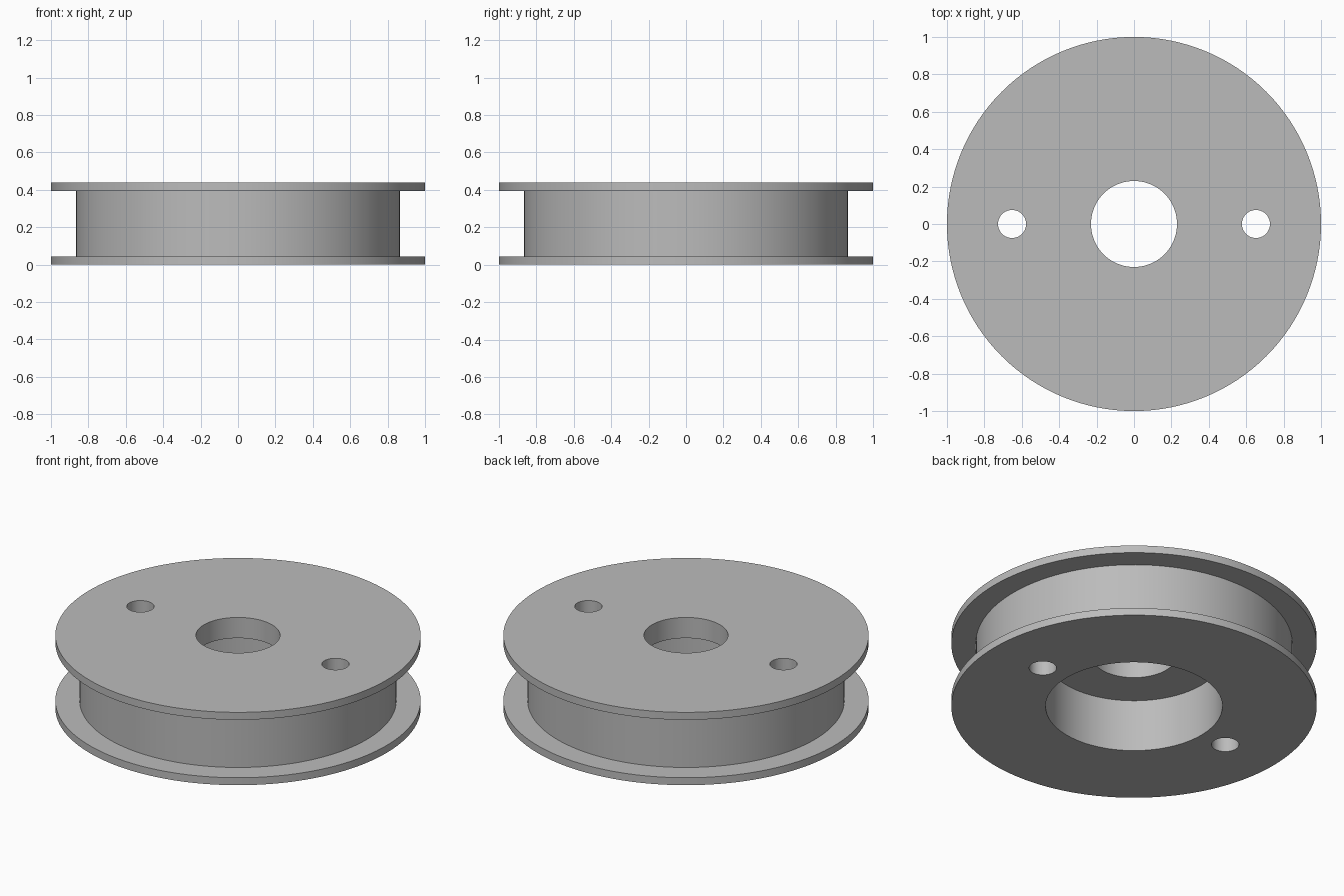
import bpy, bmesh, math

cube = bpy.data.objects.get("Cube")
if cube:
    bpy.data.objects.remove(cube, do_unlink=True)

SEGMENTS = 128
HEIGHT = 0.44
FLANGE = 0.045       # flange thickness
RIM, CORE = 1.0, 0.867
BORE, RECESS = 0.23, 0.484
RECESS_TOP = 0.315
HOLE_X, HOLE_R = 0.652, 0.075

grey = bpy.data.materials.new("plain grey")
grey.use_nodes = True
colour = (0.5, 0.5, 0.5, 1)
grey.diffuse_color = colour
grey.node_tree.nodes["Principled BSDF"].inputs["Base Color"].default_value = colour


def lathe(name, profile):
    """Revolve a closed (radius, height) outline around z."""
    bm = bmesh.new()
    rings = []
    for i in range(SEGMENTS):
        a = math.tau * i / SEGMENTS
        rings.append([bm.verts.new((r * math.cos(a), r * math.sin(a), z))
                      for r, z in profile])
    n = len(profile)
    for i, ring in enumerate(rings):
        following = rings[(i + 1) % SEGMENTS]
        for j in range(n):
            k = (j + 1) % n
            bm.faces.new((ring[j], following[j], following[k], ring[k]))
    bmesh.ops.recalc_face_normals(bm, faces=bm.faces)
    mesh = bpy.data.meshes.new(name)
    bm.to_mesh(mesh)
    bm.free()
    obj = bpy.data.objects.new(name, mesh)
    bpy.context.collection.objects.link(obj)
    mesh.materials.append(grey)
    return obj


# Spool body: two flanges, core, centre bore and recess underneath
spool = lathe("spool_body", [
    (RECESS, 0), (RIM, 0), (RIM, FLANGE), (CORE, FLANGE),
    (CORE, HEIGHT - FLANGE), (RIM, HEIGHT - FLANGE), (RIM, HEIGHT),
    (BORE, HEIGHT), (BORE, RECESS_TOP), (RECESS, RECESS_TOP),
])

# Two through holes, one on each side of the bore
for side in (-1, 1):
    bpy.ops.mesh.primitive_cylinder_add(
        vertices=48, radius=HOLE_R, depth=1,
        location=(side * HOLE_X, 0, HEIGHT / 2))
    cutter = bpy.context.object
    cutter.name = "hole_cutter"
    cutter.hide_render = True
    cutter.data.materials.append(grey)
    cut = spool.modifiers.new("hole", 'BOOLEAN')
    cut.operation = 'DIFFERENCE'
    cut.solver = 'EXACT'
    cut.object = cutter
    bpy.context.view_layer.objects.active = spool
    bpy.ops.object.modifier_apply(modifier=cut.name)
    bpy.data.objects.remove(cutter, do_unlink=True)

# Smooth round walls with crisp rims
bpy.ops.object.select_all(action='DESELECT')
spool.select_set(True)
bpy.context.view_layer.objects.active = spool
bpy.ops.object.shade_smooth_by_angle(angle=math.radians(30))
